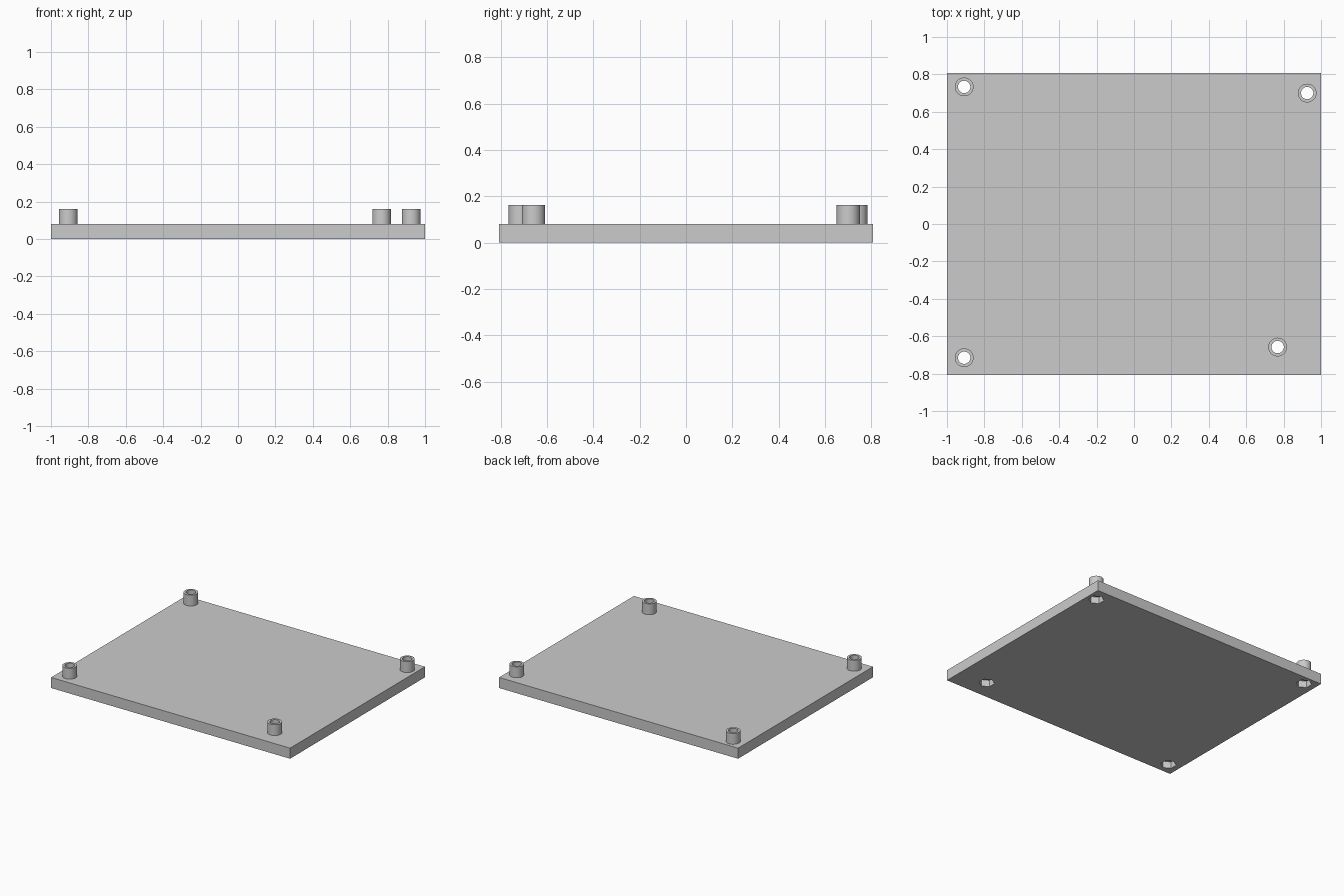
import bpy
import math

cube = bpy.data.objects.get("Cube")
if cube:
    bpy.data.objects.remove(cube, do_unlink=True)

grey = bpy.data.materials.new("plain_grey")
grey.use_nodes = True
colour = (0.6, 0.6, 0.6, 1)
grey.diffuse_color = colour
grey.node_tree.nodes["Principled BSDF"].inputs["Base Color"].default_value = colour

PLATE = 0.08
TOP = 0.162
MOUNTS = [(-0.908, 0.733), (0.926, 0.70), (-0.908, -0.715), (0.768, -0.658)]


def cylinder(name, place, low, high, radius, sides, turn=0):
    """Upright prism between two heights."""
    bpy.ops.mesh.primitive_cylinder_add(
        vertices=sides, radius=radius, depth=high - low,
        location=(*place, (low + high) / 2), rotation=(0, 0, turn))
    obj = bpy.context.object
    obj.name = name
    obj.data.materials.append(grey)
    return obj


def boolean(target, tool, operation):
    """Apply the tool to the target, then discard the tool."""
    mod = target.modifiers.new(operation, 'BOOLEAN')
    mod.operation = operation
    mod.solver = 'EXACT'
    mod.object = tool
    bpy.context.view_layer.objects.active = target
    bpy.ops.object.modifier_apply(modifier=mod.name)
    bpy.data.objects.remove(tool, do_unlink=True)


# Flat base plate
bpy.ops.mesh.primitive_cube_add(size=1, location=(0, 0, PLATE / 2))
plate = bpy.context.object
plate.name = "mounting_plate"
plate.scale = (2, 1.612, PLATE)
bpy.ops.object.transform_apply(location=True, rotation=False, scale=True)
plate.data.materials.append(grey)

for spot in MOUNTS:
    # Round standoff, joined to the plate
    boolean(plate, cylinder("standoff", spot, PLATE / 2, TOP, 0.05, 48), 'UNION')
    # Screw hole through everything
    boolean(plate, cylinder("screw_hole", spot, -0.1, 0.3, 0.033, 48), 'DIFFERENCE')
    # Hexagonal nut pocket in the underside
    boolean(plate, cylinder("nut_pocket", spot, -0.1, 0.05, 0.055, 6), 'DIFFERENCE')

# Smooth round walls with sharp rims
bpy.ops.object.select_all(action='DESELECT')
plate.select_set(True)
bpy.context.view_layer.objects.active = plate
bpy.ops.object.shade_smooth_by_angle(angle=math.radians(30))
